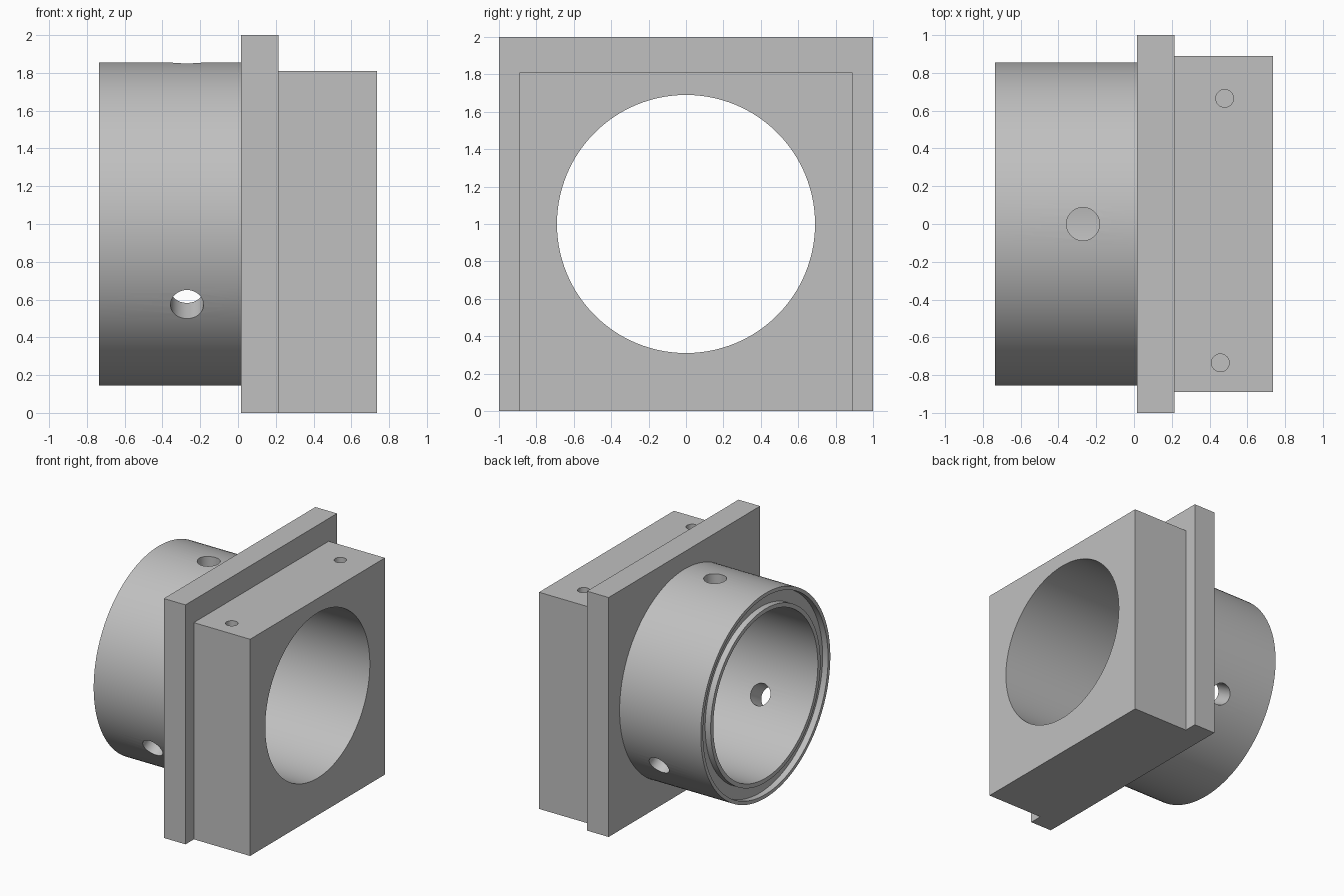
import bpy, bmesh, math
from mathutils import Matrix, Vector

cube = bpy.data.objects.get("Cube")
if cube:
    bpy.data.objects.remove(cube, do_unlink=True)

SEGMENTS = 128
BORE = 0.69
CENTRE = Vector((0, 0, 1))

grey = bpy.data.materials.new("plain grey")
grey.use_nodes = True
colour = (0.53, 0.53, 0.53, 1)
grey.diffuse_color = colour
grey.node_tree.nodes["Principled BSDF"].inputs["Base Color"].default_value = colour


def make_object(name, bm):
    bmesh.ops.recalc_face_normals(bm, faces=bm.faces)
    mesh = bpy.data.meshes.new(name)
    bm.to_mesh(mesh)
    bm.free()
    mesh.materials.append(grey)
    obj = bpy.data.objects.new(name, mesh)
    bpy.context.collection.objects.link(obj)
    return obj


def box(name, low, high):
    low, high = Vector(low), Vector(high)
    bm = bmesh.new()
    bmesh.ops.create_cube(bm, size=1, matrix=Matrix.Translation((low + high) / 2)
                          @ Matrix.Diagonal((*(high - low), 1)))
    return make_object(name, bm)


def rod(name, start, end, radius, sides=48):
    start, end = Vector(start), Vector(end)
    axis = end - start
    turn = axis.to_track_quat('Z', 'Y').to_matrix().to_4x4()
    bm = bmesh.new()
    bmesh.ops.create_cone(bm, cap_ends=True, segments=sides, radius1=radius,
                          radius2=radius, depth=axis.length,
                          matrix=Matrix.Translation((start + end) / 2) @ turn)
    return make_object(name, bm)


def lathe(name, profile):
    """Turn a closed (x, radius) profile around the bore axis."""
    bm = bmesh.new()
    rings = []
    for i in range(SEGMENTS):
        a = math.tau * i / SEGMENTS
        rings.append([bm.verts.new((x, r * math.sin(a), 1 + r * math.cos(a)))
                      for x, r in profile])
    n = len(profile)
    for i in range(SEGMENTS):
        here, there = rings[i], rings[(i + 1) % SEGMENTS]
        for j in range(n):
            k = (j + 1) % n
            bm.faces.new((here[j], here[k], there[k], there[j]))
    return make_object(name, bm)


def select_only(obj):
    bpy.ops.object.select_all(action='DESELECT')
    obj.select_set(True)
    bpy.context.view_layer.objects.active = obj


def cut(obj, cutter):
    select_only(obj)
    mod = obj.modifiers.new("cut", 'BOOLEAN')
    mod.operation = 'DIFFERENCE'
    mod.solver = 'EXACT'
    mod.object = cutter
    bpy.ops.object.modifier_apply(modifier=mod.name)
    bpy.data.objects.remove(cutter, do_unlink=True)


# Round collar with a shallow ring groove in its open end
END, SEAT, FLOOR = -0.735, 0.015, -0.685
collar = lathe("collar", [(SEAT, BORE), (SEAT, 0.855), (END, 0.855), (END, 0.825),
                          (FLOOR, 0.825), (FLOOR, 0.725), (END, 0.725), (END, BORE)])

# Three radial screw holes spaced evenly around the collar
for i in range(3):
    a = math.tau * i / 3
    out = Vector((0, math.sin(a), math.cos(a)))
    base = CENTRE + Vector((-0.27, 0, 0))
    cut(collar, rod("hole_cutter", base + out * 0.5, base + out, 0.0875))

# Square flange and mounting block, both bored through
flange = box("flange", (SEAT, -1, 0), (0.215, 1, 2))
block = box("mounting_block", (0.215, -0.89, 0), (0.735, 0.89, 1.81))
for part in (flange, block):
    cut(part, rod("bore_cutter", (-1, 0, 1), (1, 0, 1), BORE, SEGMENTS))

# Small blind holes in the top of the block
for x, y in ((0.48, 0.665), (0.457, -0.735)):
    cut(block, rod("pin_hole_cutter", (x, y, 1.5), (x, y, 2), 0.047, 32))

for part in (collar, flange, block):
    select_only(part)
    bpy.ops.object.shade_smooth_by_angle(angle=math.radians(30))
